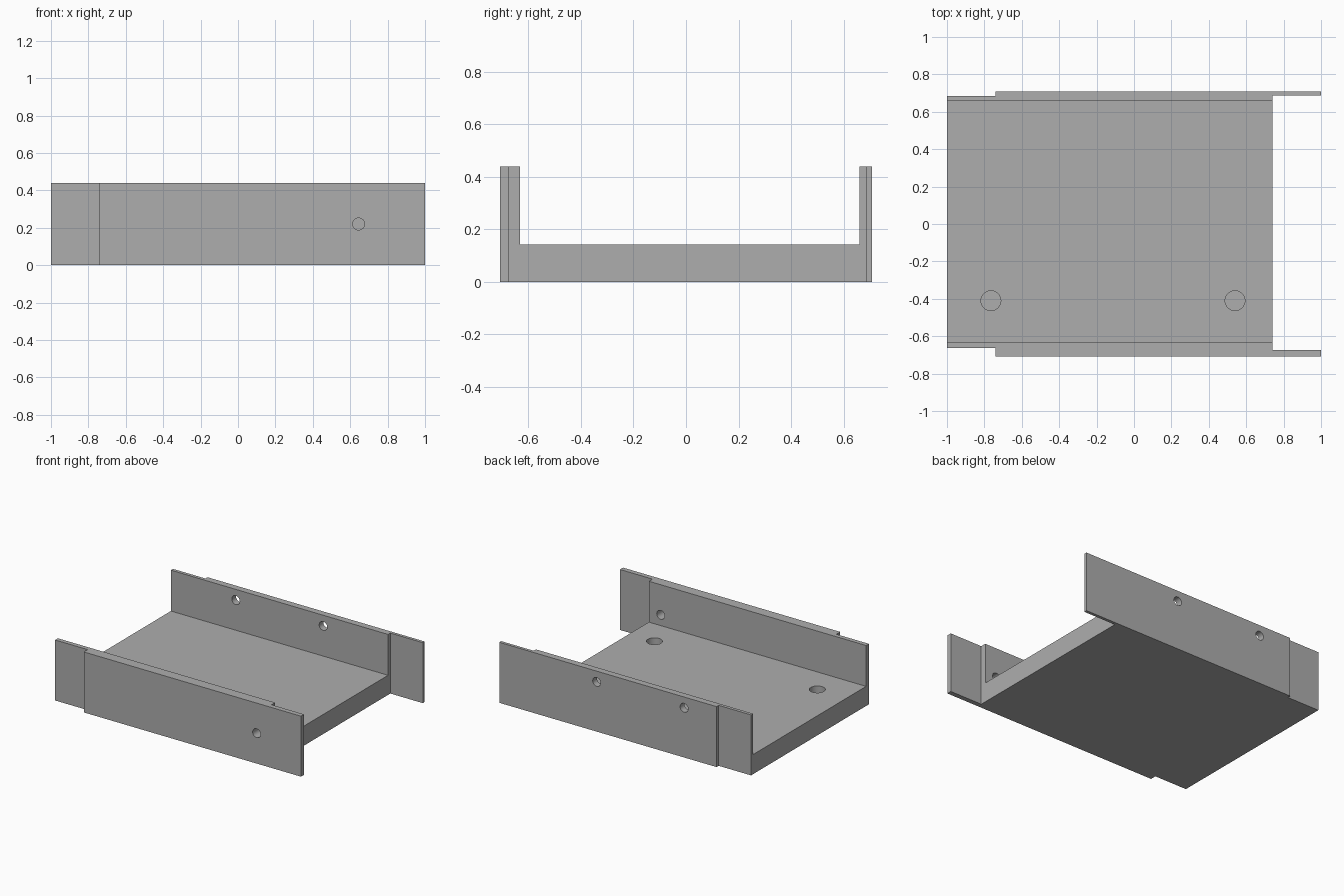
import bpy, bmesh, math
from mathutils import Matrix

if "Cube" in bpy.data.objects:
    bpy.data.objects.remove(bpy.data.objects["Cube"])

H, FLOOR = 0.438, 0.142      # wall height, floor thickness
STEP = 0.74                  # x of the offsets in the side walls

grey = bpy.data.materials.new("plain_grey")
grey.diffuse_color = (0.42, 0.42, 0.42, 1)
grey.use_nodes = True
grey.node_tree.nodes["Principled BSDF"].inputs["Base Color"].default_value = grey.diffuse_color


def finish(name, bm):
    bmesh.ops.recalc_face_normals(bm, faces=bm.faces)
    me = bpy.data.meshes.new(name)
    bm.to_mesh(me)
    bm.free()
    me.materials.append(grey)
    ob = bpy.data.objects.new(name, me)
    bpy.context.collection.objects.link(ob)
    return ob


def extrude_plan(name, plan, z0, z1):
    bm = bmesh.new()
    face = bm.faces.new([bm.verts.new((x, y, z0)) for x, y in plan])
    top = bmesh.ops.extrude_face_region(bm, geom=[face])["geom"]
    bmesh.ops.translate(bm, vec=(0, 0, z1 - z0),
                        verts=[v for v in top if isinstance(v, bmesh.types.BMVert)])
    return finish(name, bm)


def cylinder(name, loc, r, depth, along_y=False):
    bm = bmesh.new()
    bmesh.ops.create_cone(bm, cap_ends=True, segments=32, radius1=r, radius2=r, depth=depth)
    if along_y:
        bmesh.ops.rotate(bm, verts=bm.verts, matrix=Matrix.Rotation(math.pi / 2, 3, 'X'))
    bmesh.ops.translate(bm, verts=bm.verts, vec=loc)
    return finish(name, bm)


# Drawer body: stepped outline with overlapping tabs at the right end
tray = extrude_plan("tray", [
    (-1, -0.664), (-STEP, -0.664), (-STEP, -0.708), (1, -0.708), (1, -0.673),
    (STEP, -0.673), (STEP, 0.686), (1, 0.686), (1, 0.708), (-STEP, 0.708),
    (-STEP, 0.684), (-1, 0.684)], 0, H)

# Channel between the two walls
cutters = [extrude_plan("channel_cutter", [
    (-1.2, -0.632), (1.2, -0.632), (1.2, 0.66), (-1.2, 0.66)], FLOOR, 0.7)]

# Blind sockets in the floor
for x in (-0.765, 0.54):
    cutters.append(cylinder("socket_cutter", (x, -0.41, FLOOR), 0.053, 0.16))

# Screw holes through the front and back walls
for x, y, z in ((0.645, -0.67, 0.22), (-0.48, 0.68, 0.36), (0.22, 0.68, 0.36)):
    cutters.append(cylinder("screw_hole_cutter", (x, y, z), 0.032, 0.2, True))

bpy.context.view_layer.objects.active = tray
tray.select_set(True)
for c in cutters:
    m = tray.modifiers.new("cut", 'BOOLEAN')
    m.operation, m.solver, m.object = 'DIFFERENCE', 'EXACT', c
    bpy.ops.object.modifier_apply(modifier=m.name)
    bpy.data.objects.remove(c)
bpy.ops.object.shade_smooth_by_angle(angle=math.radians(30))
